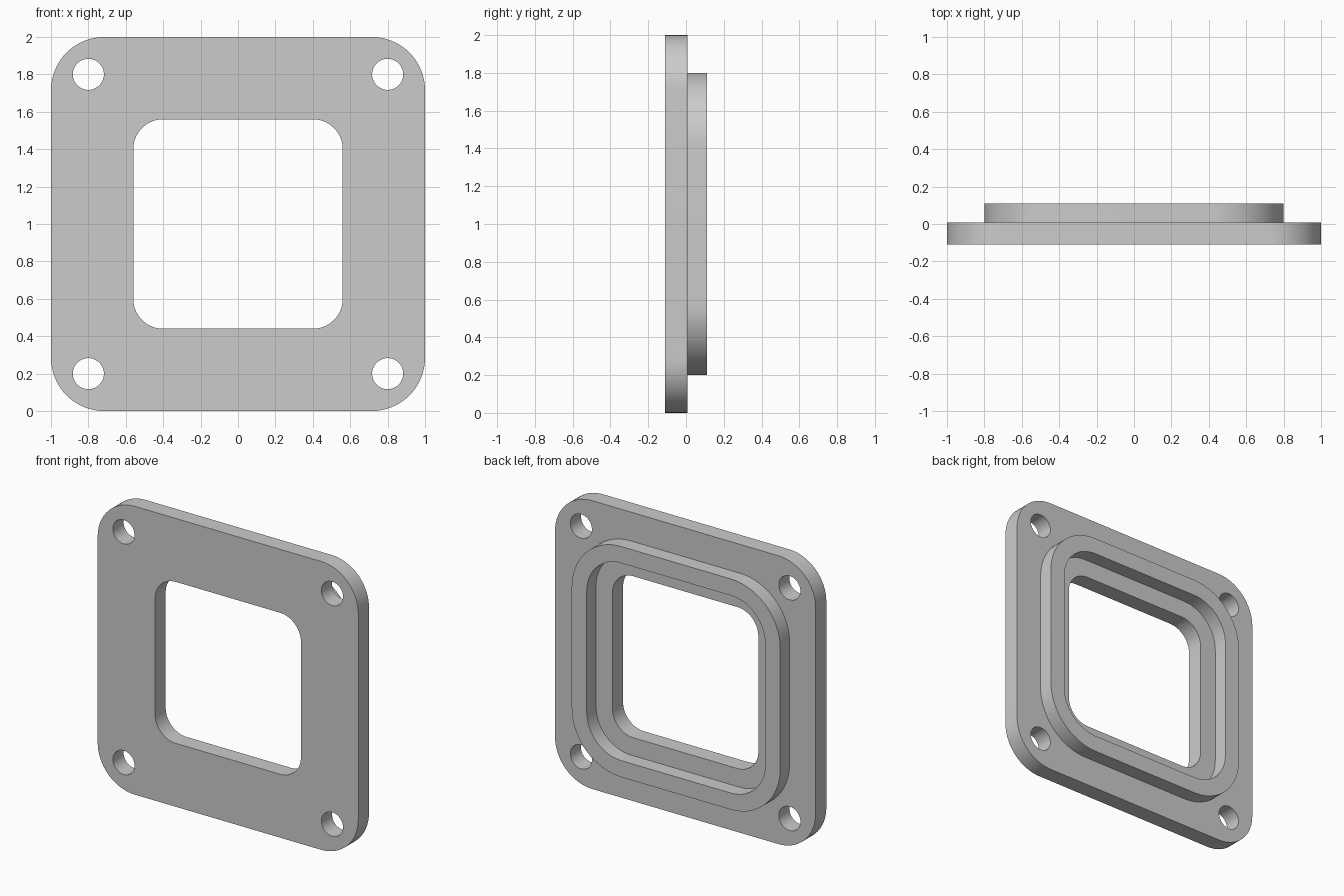
import bpy
import bmesh
from math import cos, sin, pi, radians
from mathutils import Matrix

cube = bpy.data.objects.get("Cube")
if cube:
    bpy.data.objects.remove(cube, do_unlink=True)

# Plain grey metal
metal = bpy.data.materials.new("grey_metal")
metal.use_nodes = True
grey = (0.6, 0.6, 0.6, 1.0)
metal.diffuse_color = grey
metal.node_tree.nodes["Principled BSDF"].inputs["Base Color"].default_value = grey


def rounded_square(half, radius, steps=16):
    """Outline of a square with rounded corners, centred on the origin."""
    c = half - radius
    points = []
    for k, (sx, sy) in enumerate([(1, 1), (-1, 1), (-1, -1), (1, -1)]):
        for i in range(steps + 1):
            a = pi / 2 * (k + i / steps)
            points.append((sx * c + radius * cos(a), sy * c + radius * sin(a)))
    return points


def circle(cx, cy, radius, steps=48):
    return [(cx + radius * cos(2 * pi * i / steps), cy + radius * sin(2 * pi * i / steps))
            for i in range(steps)]


def extruded_profile(name, loops, y_front, y_back):
    """Fill the first loop, leaving the others as holes, and extrude along y."""
    curve = bpy.data.curves.new(name, "CURVE")
    curve.dimensions = "2D"
    curve.fill_mode = "BOTH"
    curve.extrude = (y_back - y_front) / 2
    for loop in loops:
        spline = curve.splines.new("POLY")
        spline.points.add(len(loop) - 1)
        for point, (x, y) in zip(spline.points, loop):
            point.co = (x, y, 0, 1)
        spline.use_cyclic_u = True
    obj = bpy.data.objects.new(name, curve)
    bpy.context.collection.objects.link(obj)
    bpy.ops.object.select_all(action="DESELECT")
    obj.select_set(True)
    bpy.context.view_layer.objects.active = obj
    bpy.ops.object.convert(target="MESH")
    obj = bpy.context.view_layer.objects.active
    obj.name = name

    # Stand upright, weld the caps to the walls
    mesh = obj.data
    mesh.transform(Matrix.Translation((0, (y_front + y_back) / 2, 1))
                   @ Matrix.Rotation(pi / 2, 4, "X"))
    bm = bmesh.new()
    bm.from_mesh(mesh)
    bmesh.ops.remove_doubles(bm, verts=bm.verts, dist=0.0001)
    bmesh.ops.recalc_face_normals(bm, faces=bm.faces)
    bm.to_mesh(mesh)
    bm.free()
    mesh.materials.clear()
    mesh.materials.append(metal)
    bpy.ops.object.shade_smooth_by_angle(angle=radians(30))
    return obj


# Flange plate with a square opening and four bolt holes
bolt_holes = [circle(sx * 0.8, sy * 0.8, 0.083) for sx in (-1, 1) for sy in (-1, 1)]
extruded_profile("flange_plate",
                 [rounded_square(1.0, 0.285), rounded_square(0.56, 0.16)] + bolt_holes,
                 -0.11, 0.007)

# Raised collar on the back, wider inside than the opening
extruded_profile("raised_collar",
                 [rounded_square(0.8, 0.38), rounded_square(0.685, 0.265)],
                 0.007, 0.11)
